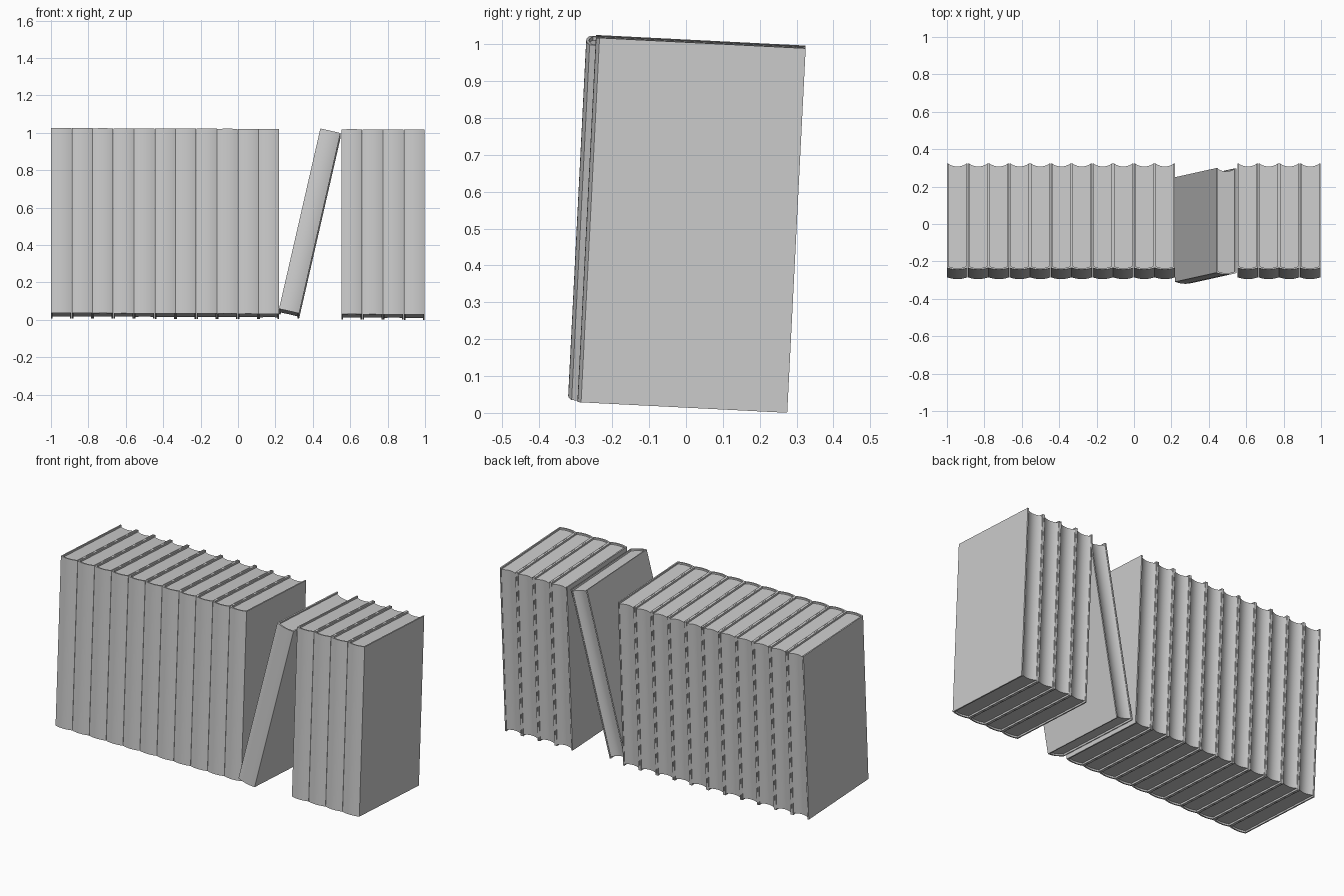
import bpy
import bmesh
import math
from mathutils import Matrix, Vector

cube = bpy.data.objects.get("Cube")
if cube:
    bpy.data.objects.remove(cube, do_unlink=True)

WIDTH, HEIGHT, PITCH = 0.11, 0.99, 0.111
FRONT, BACK = -0.285, 0.285
BOARD, RECESS = 0.008, 0.01
TILT = math.radians(-2.9)
LEAN = math.radians(12.9)

grey = bpy.data.materials.new("plain grey")
grey.use_nodes = True
colour = (0.6, 0.6, 0.6, 1)
grey.diffuse_color = colour
grey.node_tree.nodes["Principled BSDF"].inputs["Base Color"].default_value = colour


def arc(half, edge_y, bulge, steps=10):
    """Shallow curve from -half to half, bulging by the given amount in y."""
    return [(half * t, edge_y + bulge * (1 - t * t))
            for t in (2 * i / steps - 1 for i in range(steps + 1))]


def extrude_profile(name, outline, z0, z1):
    bm = bmesh.new()
    face = bm.faces.new([bm.verts.new((x, y, z0)) for x, y in outline])
    ext = bmesh.ops.extrude_face_region(bm, geom=[face])
    top = [v for v in ext["geom"] if isinstance(v, bmesh.types.BMVert)]
    bmesh.ops.translate(bm, verts=top, vec=(0, 0, z1 - z0))
    bmesh.ops.recalc_face_normals(bm, faces=bm.faces)
    mesh = bpy.data.meshes.new(name)
    bm.to_mesh(mesh)
    bm.free()
    mesh.materials.append(grey)
    obj = bpy.data.objects.new(name, mesh)
    bpy.context.collection.objects.link(obj)
    bpy.ops.object.select_all(action="DESELECT")
    obj.select_set(True)
    bpy.context.view_layer.objects.active = obj
    bpy.ops.object.shade_smooth_by_angle(angle=math.radians(30))
    return obj


def make_book(name, location, lean=0.0):
    half, inner = WIDTH / 2, WIDTH / 2 - BOARD
    # Cover: two boards joined by a rounded spine
    outer_spine = arc(half, FRONT + 0.01, -0.01)
    inner_spine = arc(inner, FRONT + 0.01 + BOARD, -0.01)
    cover = outer_spine + [(half, BACK), (inner, BACK)] + inner_spine[::-1] \
        + [(-inner, BACK), (-half, BACK)]
    # Pages: rounded against the spine, hollowed along the fore edge
    fore_edge = arc(inner, BACK - 0.003, -0.014)
    pages = inner_spine + fore_edge[::-1]
    placement = (Matrix.Translation(Vector(location))
                 @ Matrix.Rotation(TILT, 4, "X") @ Matrix.Rotation(lean, 4, "Y"))
    for part, outline, margin in (("cover", cover, 0), ("pages", pages, RECESS)):
        obj = extrude_profile(f"{name}_{part}", outline, margin, HEIGHT - margin)
        obj.matrix_world = placement


# Upright books in two groups, the row sinking slightly to the right
for group, start, count in (("left_row", -1.0, 11), ("right_row", 0.553, 4)):
    for i in range(count):
        x = start + PITCH * (i + 0.5)
        make_book(f"{group}_book_{i + 1}", (x, -0.01, 0.0145 + 0.004 * (1 - x)))

# Single book leaning across the gap
make_book("leaning_book", (0.273, -0.035, 0.033), LEAN)
